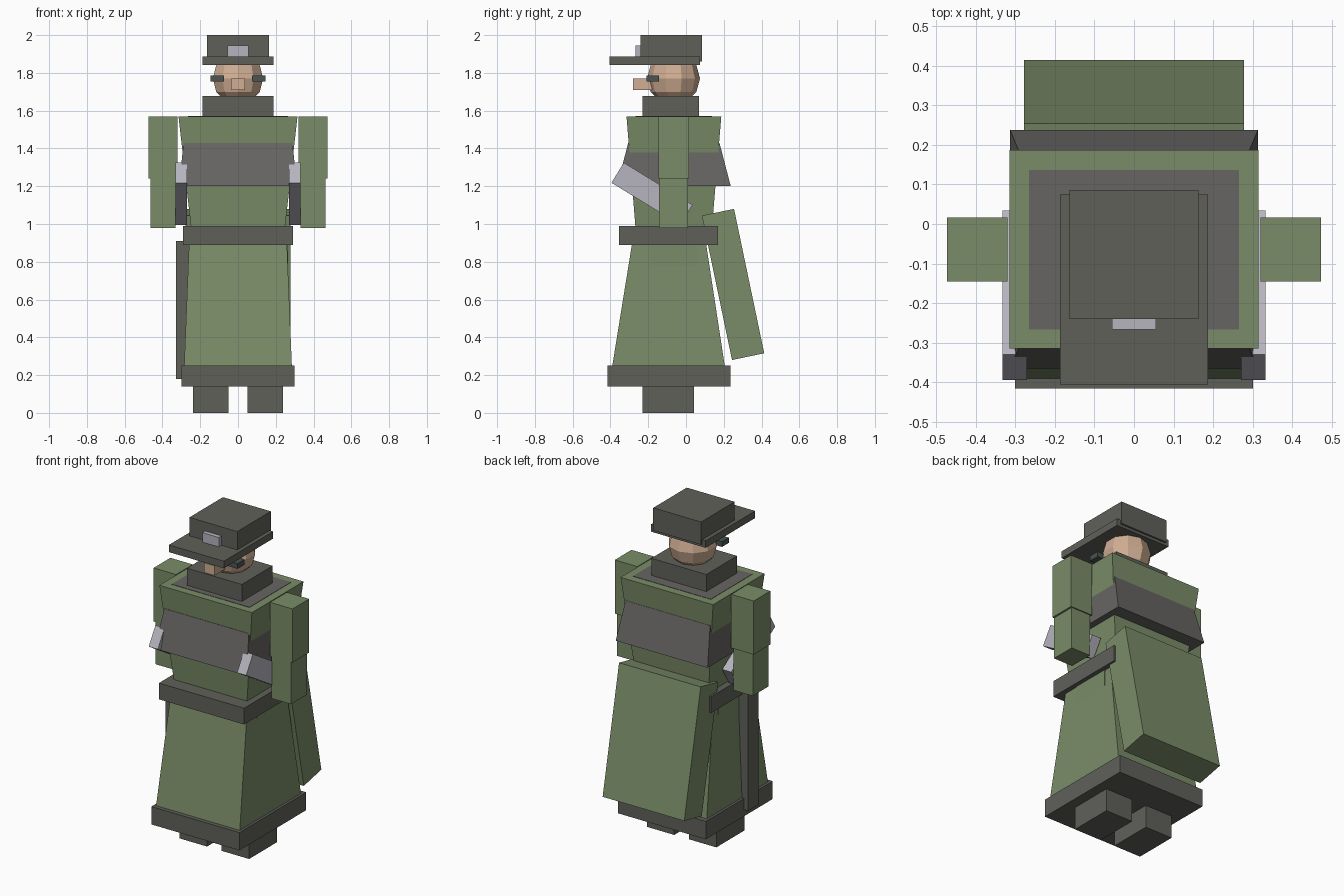
import bpy
import math
from mathutils import Matrix, Vector

cube = bpy.data.objects.get("Cube")
if cube:
    bpy.data.objects.remove(cube, do_unlink=True)


def material(name, rgb):
    m = bpy.data.materials.new(name)
    m.use_nodes = True
    m.diffuse_color = (*rgb, 1)
    m.node_tree.nodes["Principled BSDF"].inputs["Base Color"].default_value = (*rgb, 1)
    return m


GREEN = material("olive_green", (0.195, 0.263, 0.138))
GREY = material("dark_grey", (0.117, 0.117, 0.102))
WRAP = material("wrap_grey", (0.135, 0.13, 0.125))
SILVER = material("pale_silver", (0.468, 0.456, 0.515))
SKIN = material("skin", (0.64, 0.43, 0.30))
LENS = material("lens_grey", (0.07, 0.09, 0.084))


def finish(obj, name, mat):
    obj.name = name
    obj.data.name = name
    obj.data.materials.append(mat)
    return obj


def frustum(name, mat, z, low, high):
    """Block between two heights; low and high are (x0, x1, y0, y1)."""
    bpy.ops.mesh.primitive_cube_add(size=2)
    obj = bpy.context.object
    for v in obj.data.vertices:
        top = v.co.z > 0
        x0, x1, y0, y1 = high if top else low
        v.co = Vector((x1 if v.co.x > 0 else x0, y1 if v.co.y > 0 else y0, z[top]))
    return finish(obj, name, mat)


def box(name, mat, x, y, z):
    return frustum(name, mat, z, (*x, *y), (*x, *y))


def pair(name, mat, x, y, z):
    """Box on the left (+x) and its mirror on the right."""
    box("left_" + name, mat, x, y, z)
    box("right_" + name, mat, (-x[1], -x[0]), y, z)


def tilted(name, mat, x, center, size, angle):
    """Box spanning x, turned about the x axis; center and size are (y, z)."""
    bpy.ops.mesh.primitive_cube_add(size=1)
    obj = bpy.context.object
    place = Matrix.Translation((sum(x) / 2, *center)) @ Matrix.Rotation(angle, 4, "X")
    obj.data.transform(place @ Matrix.Diagonal((x[1] - x[0], *size, 1)))
    return finish(obj, name, mat)


# Feet, skirt, hem and belt
pair("foot", GREY, (0.05, 0.237), (-0.23, 0.043), (0, 0.14))
box("hem", GREY, (-0.3, 0.3), (-0.415, 0.235), (0.14, 0.25))
frustum("skirt", GREEN, (0.25, 0.95),
        (-0.285, 0.285, -0.39, 0.205), (-0.257, 0.257, -0.277, 0.098))
box("hips", GREEN, (-0.264, 0.264), (-0.19, 0.06), (0.72, 0.92))
box("belt", GREY, (-0.29, 0.29), (-0.355, 0.17), (0.89, 0.99))

# Torso, shoulder yoke plate and chest wrap
frustum("torso", GREEN, (0.95, 1.57),
        (-0.245, 0.245, -0.265, 0.135), (-0.315, 0.315, -0.315, 0.187))
box("yoke", WRAP, (-0.265, 0.265), (-0.267, 0.137), (1.565, 1.572))
frustum("chest_wrap", WRAP, (1.2, 1.43),
        (-0.313, 0.313, -0.365, 0.237), (-0.288, 0.288, -0.306, 0.177))
box("collar", GREY, (-0.187, 0.187), (-0.23, 0.07), (1.57, 1.677))

# Arms and the tilted cuffs beside them
pair("upper_arm", GREEN, (0.32, 0.473), (-0.145, 0.017), (1.24, 1.57))
pair("lower_arm", GREEN, (0.33, 0.462), (-0.144, 0.01), (0.98, 1.24))
for side, x in (("left", (0.27, 0.332)), ("right", (-0.332, -0.27))):
    tilted(side + "_cuff", SILVER, x, (-0.18, 1.16), (0.427, 0.125), math.radians(-31.5))

# Back cape and the scabbard on the right hip
tilted("cape", GREEN, (-0.278, 0.278), (0.249, 0.68), (0.174, 0.781), math.radians(11.8))
box("scabbard", GREY, (-0.327, -0.26), (-0.24, -0.137), (0.18, 0.91))

# Head, nose and lenses
bpy.ops.mesh.primitive_uv_sphere_add(segments=10, ring_count=6, radius=0.14,
                                     location=(0, -0.066, 1.77))
head = finish(bpy.context.object, "head", SKIN)
box("nose", SKIN, (-0.036, 0.036), (-0.28, -0.18), (1.71, 1.77))
pair("lens", LENS, (0.075, 0.145), (-0.21, -0.143), (1.754, 1.786))

# Cap with peak and badge
box("cap_brim", GREY, (-0.187, 0.187), (-0.405, 0.075), (1.843, 1.887))
box("cap_crown", GREY, (-0.163, 0.163), (-0.24, 0.086), (1.86, 2.0))
box("cap_badge", SILVER, (-0.056, 0.056), (-0.267, -0.23), (1.887, 1.945))
